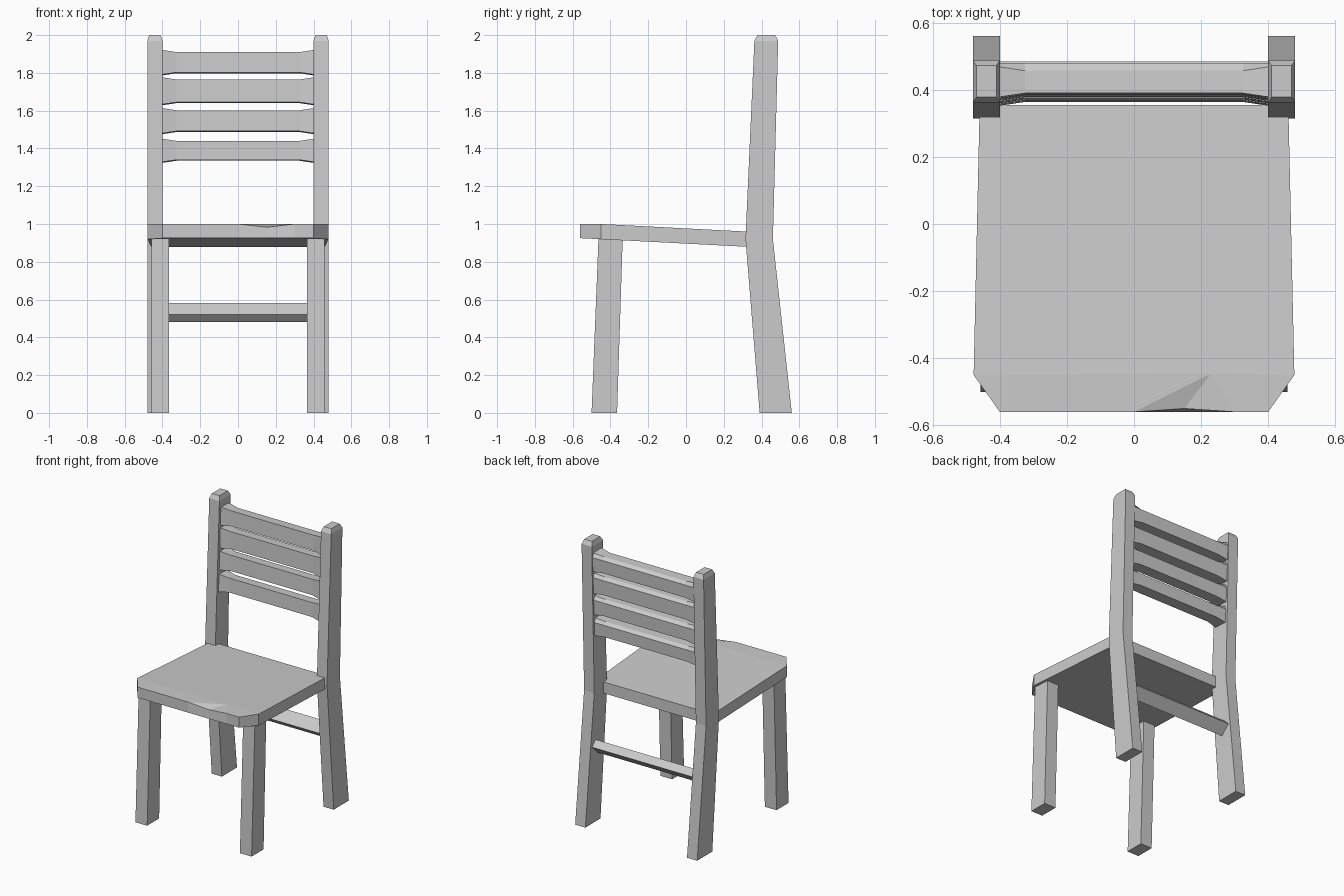
import bpy, bmesh

if "Cube" in bpy.data.objects:
    bpy.data.objects.remove(bpy.data.objects["Cube"])


def make(name, verts, faces):
    me = bpy.data.meshes.new(name)
    me.from_pydata(verts, [], faces)
    bm = bmesh.new()
    bm.from_mesh(me)
    bmesh.ops.recalc_face_normals(bm, faces=bm.faces)
    bm.to_mesh(me)
    bm.free()
    ob = bpy.data.objects.new(name, me)
    bpy.context.collection.objects.link(ob)
    return ob


def loft(name, rings):
    """Skin a list of equal-length vertex rings and cap both ends."""
    n = len(rings[0])
    faces = [list(range(n)), list(range((len(rings) - 1) * n, len(rings) * n))]
    for r in range(len(rings) - 1):
        for i in range(n):
            j = (i + 1) % n
            faces.append([r * n + i, r * n + j, (r + 1) * n + j, (r + 1) * n + i])
    return make(name, [v for ring in rings for v in ring], faces)


def post(name, side, levels):
    """Square post from levels of (z, x inner, x outer, y front, y back)."""
    loft(name, [[(side * a, f, z), (side * b, f, z), (side * b, k, z), (side * a, k, z)]
                for z, a, b, f, k in levels])


# Legs: splayed back posts with chamfered tops, tapering front legs
for label, s in (("left", -1), ("right", 1)):
    post("back_post_" + label, s, [
        (0.0, 0.40, 0.48, 0.39, 0.56),
        (0.92, 0.40, 0.48, 0.315, 0.46),
        (1.97, 0.40, 0.48, 0.362, 0.488),
        (2.0, 0.41, 0.47, 0.378, 0.472)])
    post("front_leg_" + label, s, [
        (0.0, 0.365, 0.457, -0.50, -0.365),
        (0.93, 0.365, 0.457, -0.463, -0.335)])

# Seat: sloping slab with cut front corners and a worn chip in the front edge
outline = [(-0.40, -0.56), (0.0, -0.56), (0.15, -0.56), (0.30, -0.56), (0.40, -0.56),
           (0.478, -0.45), (0.46, 0.355), (-0.46, 0.355), (-0.478, -0.45)]
n = len(outline)


def seat_top(y):
    return 1.0 - 0.052 * max(0.0, y + 0.45)


top = [(x, y, seat_top(y)) for x, y in outline]
top[2] = (0.15, -0.55, 0.983)
bottom = [(x, y, 0.925 - 0.0515 * (y + 0.56)) for x, y in outline]
notch = 2 * n
faces = [[i, (i + 1) % n, n + (i + 1) % n, n + i] for i in range(n)]
faces += [list(range(n, 2 * n)), [1, 2, notch], [2, 3, notch],
          [3, 4, 5, notch], [0, 1, notch, 5, 8], [5, 6, 7, 8]]
make("seat", top + bottom + [(0.23, -0.445, seat_top(-0.445))], faces)

# Back slats: flared at both ends, leaning with the posts
for k, (lo, hi) in enumerate([(1.34, 1.44), (1.492, 1.602), (1.645, 1.765), (1.803, 1.91)]):
    lean = 0.045 * (hi - 1.91)
    rings = []
    for x, flare in ((-0.405, 0.012), (-0.325, 0), (0.325, 0), (0.405, 0.012)):
        y0 = 0.39 + lean
        rings.append([(x, y0 - 0.005 - flare, lo - flare),
                      (x, y0 - flare, hi + flare),
                      (x, y0 + 0.067 + flare, hi + flare - 0.003),
                      (x, y0 + 0.09, hi - 0.02),
                      (x, y0 + 0.085, lo - flare - 0.005)])
    loft(f"back_slat_{k + 1}", rings)

# Rear stretcher: tilted bar between the back legs
section = [(0.378, 0.52), (0.445, 0.583), (0.485, 0.543), (0.418, 0.48)]
loft("rear_stretcher", [[(x, y, z) for y, z in section] for x in (-0.41, 0.41)])
